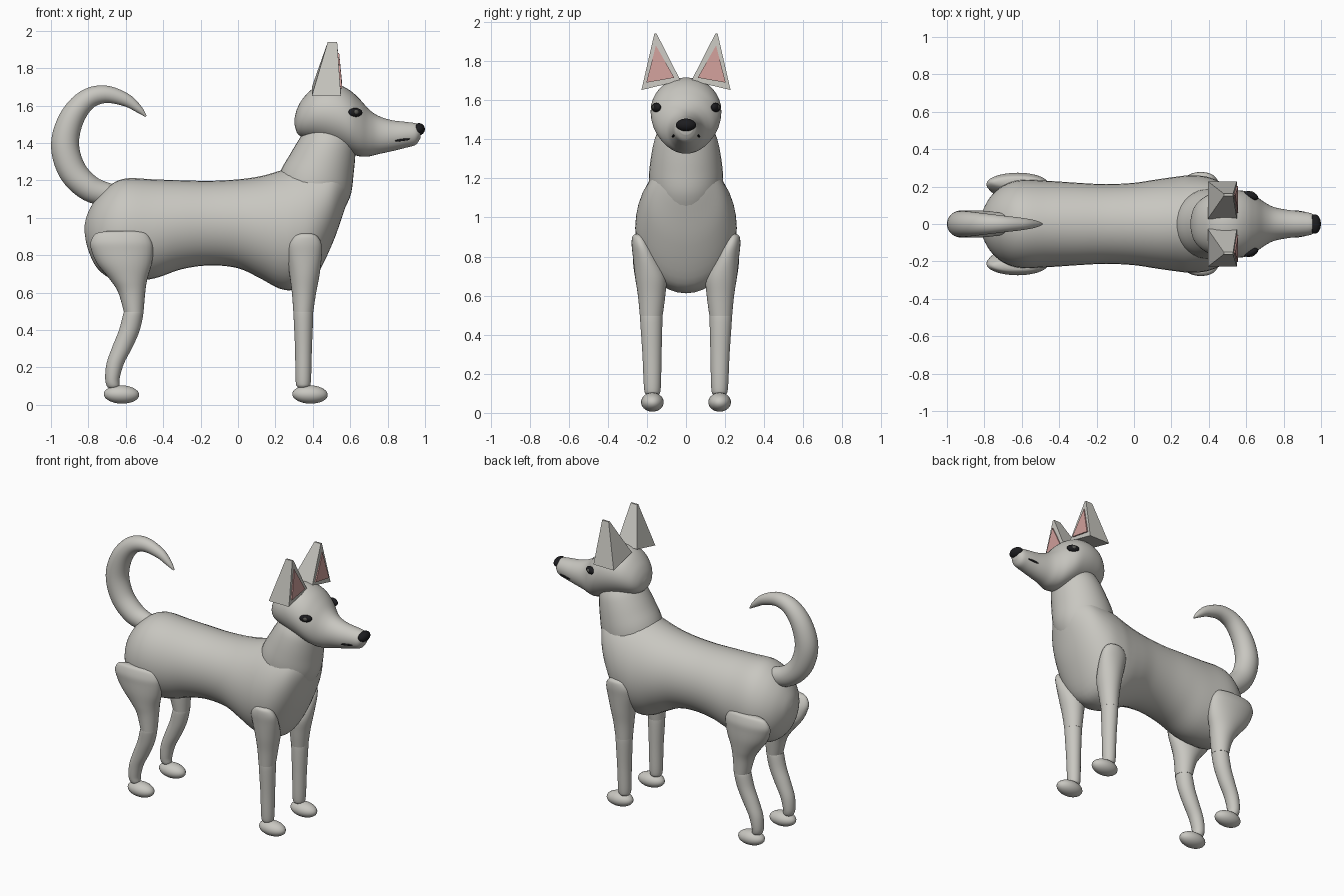
import bpy, bmesh, math
from mathutils import Vector, Euler


def material(name, rgb):
    m = bpy.data.materials.new(name)
    m.diffuse_color = (*rgb, 1)
    return m


GREY = material("grey coat", (0.58, 0.57, 0.53))
PINK = material("ear pink", (0.62, 0.34, 0.32))
BLACK = material("black", (0.012, 0.012, 0.014))
DARK = material("eye grey", (0.10, 0.10, 0.09))


def finish(name, bm, mat, angle=60):
    bmesh.ops.recalc_face_normals(bm, faces=bm.faces)
    me = bpy.data.meshes.new(name)
    bm.to_mesh(me)
    bm.free()
    ob = bpy.data.objects.new(name, me)
    bpy.context.collection.objects.link(ob)
    me.materials.append(mat)
    bpy.ops.object.select_all(action='DESELECT')
    ob.select_set(True)
    bpy.context.view_layer.objects.active = ob
    bpy.ops.object.shade_smooth_by_angle(angle=math.radians(angle))
    return ob


def spline(pts, steps):
    """Smooth interpolation through tuples of any length."""
    out = []
    for i in range(len(pts) - 1):
        p0, p1 = pts[max(i - 1, 0)], pts[i]
        p2, p3 = pts[i + 1], pts[min(i + 2, len(pts) - 1)]
        for s in range(steps):
            t = s / steps
            out.append([0.5 * (2 * b + (c - a) * t + (2 * a - 5 * b + 4 * c - d) * t * t
                               + (3 * b - a - 3 * c + d) * t ** 3)
                        for a, b, c, d in zip(p0, p1, p2, p3)])
    return out + [list(pts[-1])]


def loft(name, stations, axis=None, mat=GREY, seg=36, steps=5):
    """Elliptic rings at (x, y, z, radius across y, radius in the xz plane)."""
    st = spline(stations, steps)
    bm = bmesh.new()
    rings = []
    for i, (x, y, z, ry, rh) in enumerate(st):
        a, b = st[max(i - 1, 0)], st[min(i + 1, len(st) - 1)]
        t = Vector(axis) if axis else Vector((b[0] - a[0], 0, b[2] - a[2])).normalized()
        up = Vector((-t.z, 0, t.x))
        ring = []
        for k in range(seg):
            f = 2 * math.pi * k / seg
            ring.append(bm.verts.new(Vector((x, y, z)) + up * max(rh, .002) * math.sin(f)
                                     + Vector((0, max(ry, .002) * math.cos(f), 0))))
        rings.append(ring)
    for r, s in zip(rings, rings[1:]):
        for k in range(seg):
            n = (k + 1) % seg
            bm.faces.new((r[k], r[n], s[n], s[k]))
    bm.faces.new(rings[0])
    bm.faces.new(rings[-1])
    return finish(name, bm, mat)


def outline_loft(name, rows):
    """Rows of (x, bottom z, top z, half width)."""
    return loft(name, [(x, 0, (lo + hi) / 2, w, (hi - lo) / 2) for x, lo, hi, w in rows], (1, 0, 0))


def ellipsoid(name, loc, rad, mat, rot=(0, 0, 0), seg=28):
    bm = bmesh.new()
    bmesh.ops.create_uvsphere(bm, u_segments=seg, v_segments=seg // 2, radius=1)
    e = Euler(rot).to_matrix()
    for v in bm.verts:
        v.co = e @ Vector(a * b for a, b in zip(v.co, rad)) + Vector(loc)
    return finish(name, bm, mat)


# Torso
outline_loft("torso", [
    (-.82, .92, .96, .02), (-.805, .84, 1.02, .08), (-.76, .74, 1.10, .155), (-.69, .68, 1.17, .21),
    (-.60, .66, 1.21, .235), (-.45, .675, 1.205, .23), (-.30, .725, 1.20, .22),
    (-.15, .745, 1.197, .213), (0, .73, 1.205, .22), (.12, .675, 1.222, .238),
    (.22, .622, 1.25, .252), (.30, .615, 1.275, .26), (.40, .66, 1.295, .25),
    (.50, .85, 1.305, .20), (.565, 1.03, 1.28, .12), (.60, 1.14, 1.23, .05)])

# Neck
loft("neck", [(.36, 0, 1.02, .17, .17), (.41, 0, 1.17, .19, .198), (.45, 0, 1.29, .182, .177),
              (.485, 0, 1.40, .160, .150), (.50, 0, 1.46, .13, .13)])

# Head with tapering muzzle
outline_loft("head", [
    (.302, 1.50, 1.53, .02), (.315, 1.455, 1.58, .075), (.345, 1.43, 1.635, .12),
    (.40, 1.415, 1.69, .157), (.47, 1.395, 1.715, .176), (.54, 1.37, 1.71, .181),
    (.60, 1.345, 1.68, .174), (.65, 1.328, 1.635, .15), (.70, 1.328, 1.58, .115),
    (.75, 1.34, 1.545, .09), (.82, 1.355, 1.522, .076), (.90, 1.375, 1.512, .066),
    (.95, 1.39, 1.505, .056), (.975, 1.425, 1.49, .035)])

# Nose
ellipsoid("nose", (.967, 0, 1.473), (.032, .052, .033), BLACK, (0, .5, 0))

# Curled tail
loft("tail", [(-.68, 0, 1.12, .055, .06), (-.79, 0, 1.155, .07, .07), (-.885, 0, 1.25, .072, .075),
              (-.925, 0, 1.39, .072, .075), (-.89, 0, 1.53, .068, .067), (-.81, 0, 1.63, .058, .056),
              (-.71, 0, 1.66, .046, .047), (-.60, 0, 1.63, .033, .035),
              (-.53, 0, 1.58, .02, .02), (-.492, 0, 1.542, .005, .005)])


def leg(name, rows, side):
    """Rows of (z, min x, max x, centre y, half width)."""
    loft(name, [((a + b) / 2, side * y, z, w, (b - a) / 2) for z, a, b, y, w in rows],
         (0, 0, 1), seg=28)


def ear(side, label):
    # Wedge-shaped ear: broad base, narrow ridge at the tip
    bm = bmesh.new()
    co = [(.395, .228, 1.652), (.55, .228, 1.652), (.55, .028, 1.70), (.395, .028, 1.70),
          (.48, .162, 1.94), (.53, .162, 1.94), (.53, .150, 1.94), (.48, .150, 1.94)]
    v = [bm.verts.new((x, side * y, z)) for x, y, z in co]
    for f in ((0, 1, 2, 3), (4, 5, 6, 7), (0, 1, 5, 4), (1, 2, 6, 5), (2, 3, 7, 6), (3, 0, 4, 7)):
        bm.faces.new([v[i] for i in f])
    finish(label + "_ear", bm, GREY, 30)
    # Pink lining
    bm = bmesh.new()
    tri = [(.552, .203, 1.690), (.552, .060, 1.715), (.536, .154, 1.88)]
    back = [bm.verts.new((x - .004, side * y, z)) for x, y, z in tri]
    front = [bm.verts.new((x + .005, side * y, z)) for x, y, z in tri]
    bm.faces.new(back)
    bm.faces.new(front)
    for i in range(3):
        j = (i + 1) % 3
        bm.faces.new((back[i], back[j], front[j], front[i]))
    finish(label + "_ear_lining", bm, PINK, 30)


for side, label in ((-1, "right"), (1, "left")):
    # Front leg
    leg(label + "_front_upper_leg", [
        (.915, .325, .395, .243, .018), (.90, .295, .425, .240, .035), (.86, .268, .446, .228, .05),
        (.80, .264, .448, .208, .064), (.70, .275, .437, .181, .08), (.60, .288, .418, .176, .07),
        (.495, .296, .402, .178, .058)], side)
    leg(label + "_front_lower_leg", [
        (.51, .305, .393, .178, .05), (.49, .297, .402, .178, .057), (.30, .305, .395, .174, .049),
        (.13, .308, .390, .172, .043), (.095, .318, .380, .172, .033), (.085, .338, .36, .172, .012)], side)
    ellipsoid(label + "_front_paw", (.385, side * .172, .055), (.095, .058, .049), GREY, (0, .03, 0))
    # Hind leg
    leg(label + "_hind_upper_leg", [
        (.928, -.70, -.54, .225, .02), (.915, -.76, -.49, .223, .036), (.87, -.788, -.46, .215, .058),
        (.82, -.782, -.454, .204, .069), (.75, -.75, -.462, .19, .079), (.67, -.685, -.485, .18, .077),
        (.60, -.64, -.496, .176, .069), (.495, -.61, -.505, .178, .058)], side)
    leg(label + "_hind_lower_leg", [
        (.51, -.60, -.515, .178, .05), (.49, -.612, -.506, .178, .057), (.40, -.636, -.525, .176, .053),
        (.31, -.672, -.563, .174, .049), (.22, -.703, -.61, .173, .046), (.14, -.71, -.633, .172, .042),
        (.098, -.70, -.635, .172, .033), (.085, -.68, -.655, .172, .012)], side)
    ellipsoid(label + "_hind_paw", (-.623, side * .172, .055), (.095, .058, .049), GREY, (0, .03, 0))
    ear(side, label)
    # Eye, iris and mouth line
    ellipsoid(label + "_eye", (.627, side * .152, 1.563), (.04, .02, .024), BLACK, (0, 0, -side * .4))
    ellipsoid(label + "_iris", (.632, side * .167, 1.565), (.014, .007, .012), DARK, (0, 0, -side * .4), 16)
    ellipsoid(label + "_mouth", (.88, side * .066, 1.416), (.043, .005, .006), BLACK, (0, -.12, -side * .12), 16)
